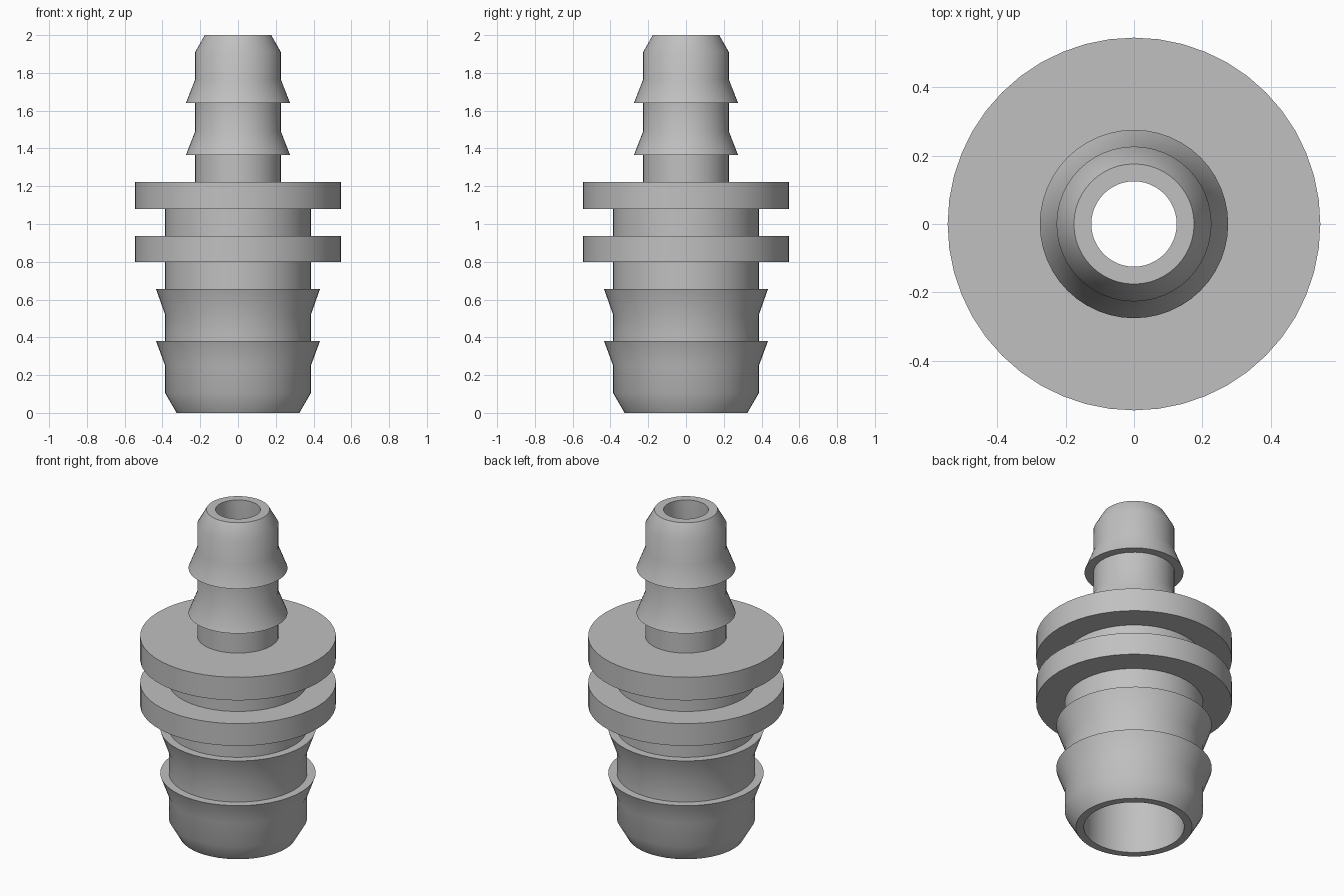
import bpy, bmesh, math

if "Cube" in bpy.data.objects:
    bpy.data.objects.remove(bpy.data.objects["Cube"])

SEGMENTS = 48

grey = bpy.data.materials.new("light grey plastic")
grey.diffuse_color = (0.53, 0.53, 0.53, 1)
grey.use_nodes = True
grey.node_tree.nodes["Principled BSDF"].inputs["Base Color"].default_value = grey.diffuse_color


def barb(core, tip, z_base, z_lip):
    """Flared ridge ending in a sharp flat lip."""
    return [(core, z_base), (tip, z_lip), (core, z_lip)]


# lower hose end, with a bevelled rim
profile = [(0.325, 0), (0.386, 0.105)]
profile += barb(0.386, 0.434, 0.25, 0.38)
profile += barb(0.386, 0.434, 0.52, 0.655)
# twin flanges
profile += [(0.386, 0.80), (0.546, 0.80), (0.546, 0.937), (0.386, 0.937)]
profile += [(0.386, 1.08), (0.546, 1.08), (0.546, 1.222), (0.227, 1.222)]
# upper hose end, ridges facing down
profile += barb(0.227, 0.276, 1.49, 1.365)[::-1]
profile += barb(0.227, 0.276, 1.765, 1.64)[::-1]
profile += [(0.227, 1.91), (0.176, 2.0)]
# stepped through bore
profile += [(0.125, 2.0), (0.125, 1.22), (0.28, 0.94), (0.28, 0)]

# revolve the closed profile about z
bm = bmesh.new()
rings = []
for r, z in profile:
    rings.append([bm.verts.new((r * math.cos(a), r * math.sin(a), z))
                  for a in (2 * math.pi * i / SEGMENTS for i in range(SEGMENTS))])
for k, low in enumerate(rings):
    high = rings[(k + 1) % len(rings)]
    for i in range(SEGMENTS):
        j = (i + 1) % SEGMENTS
        bm.faces.new((low[i], low[j], high[j], high[i]))
bmesh.ops.recalc_face_normals(bm, faces=bm.faces)

mesh = bpy.data.meshes.new("hose_connector")
bm.to_mesh(mesh)
bm.free()
mesh.materials.append(grey)
connector = bpy.data.objects.new("hose_connector", mesh)
bpy.context.collection.objects.link(connector)

# smooth walls, crisp lips and flange edges
bpy.context.view_layer.objects.active = connector
connector.select_set(True)
bpy.ops.object.shade_smooth_by_angle(angle=math.radians(32))
